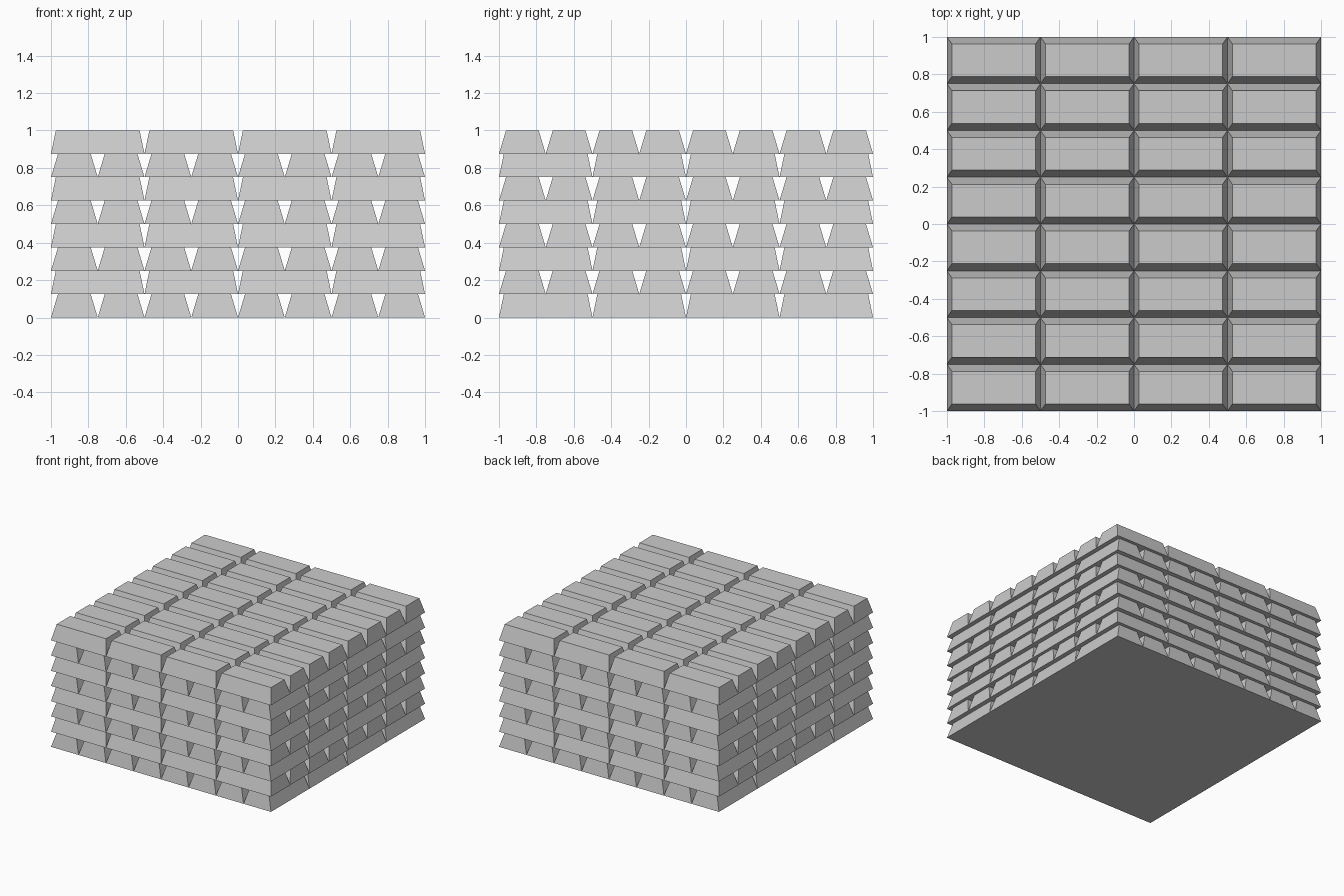
import bpy

if "Cube" in bpy.data.objects:
    bpy.data.objects.remove(bpy.data.objects["Cube"])

LONG, WIDE, HIGH = 0.5, 0.25, 0.125
INSET_LONG, INSET_WIDE = 0.026, 0.0375


def ingot_mesh(name, sx, sy, ix, iy):
    """Tapered block standing on z = 0."""
    verts = []
    for z, dx, dy in ((0, 0, 0), (HIGH, ix, iy)):
        x, y = sx / 2 - dx, sy / 2 - dy
        verts += [(-x, -y, z), (x, -y, z), (x, y, z), (-x, y, z)]
    faces = [(3, 2, 1, 0), (4, 5, 6, 7)]
    faces += [(i, (i + 1) % 4, (i + 1) % 4 + 4, i + 4) for i in range(4)]
    mesh = bpy.data.meshes.new(name)
    mesh.from_pydata(verts, [], faces)
    return mesh


along_x = ingot_mesh("ingot_along_x", LONG, WIDE, INSET_LONG, INSET_WIDE)
along_y = ingot_mesh("ingot_along_y", WIDE, LONG, INSET_WIDE, INSET_LONG)

# Eight layers, alternating direction
for layer in range(8):
    if layer % 2:
        mesh, sx, sy = along_x, LONG, WIDE
    else:
        mesh, sx, sy = along_y, WIDE, LONG
    for i in range(round(2 / sx)):
        for j in range(round(2 / sy)):
            ob = bpy.data.objects.new(f"ingot_{layer}_{i}_{j}", mesh)
            ob.location = (-1 + sx * (i + 0.5), -1 + sy * (j + 0.5), layer * HIGH)
            bpy.context.collection.objects.link(ob)
